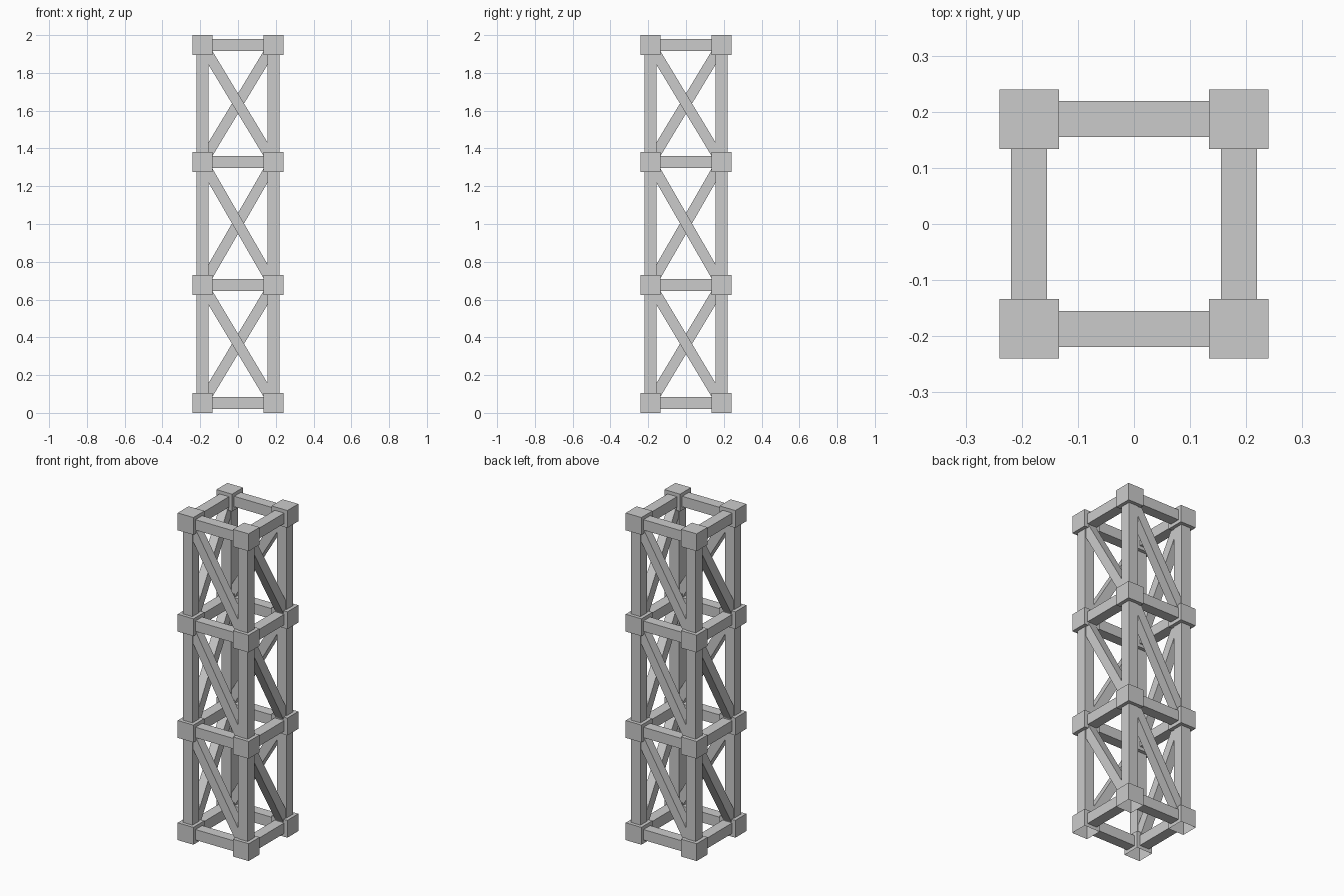
import bpy, bmesh
from math import pi
from mathutils import Vector, Matrix

if "Cube" in bpy.data.objects:
    bpy.data.objects.remove(bpy.data.objects["Cube"])

R = 0.187                              # leg axis offset from the centre
LEVELS = [0.0525, 0.678, 1.328, 1.9475]  # joint heights
NODE, BEAM, BRACE = 0.106, 0.064, 0.055


def box(name, size, mat, open_bottom=False):
    bm = bmesh.new()
    bmesh.ops.create_cube(bm, size=1, matrix=Matrix.Diagonal((*size, 1)))
    if open_bottom:
        low = [f for f in bm.faces if f.normal.z < -0.5]
        bmesh.ops.delete(bm, geom=low, context='FACES')
    bm.transform(mat)
    me = bpy.data.meshes.new(name)
    bm.to_mesh(me)
    bm.free()
    ob = bpy.data.objects.new(name, me)
    bpy.context.collection.objects.link(ob)
    return ob


def strut(name, a, b, w, turn):
    # square bar in a face plane (y = const), spun to one of four sides
    a, b = Vector(a), Vector(b)
    d = (b - a).normalized()
    y = Vector((0, 1, 0))
    rot = Matrix((y.cross(d), y, d)).transposed().to_4x4()
    return box(name, (w, w, (b - a).length),
               turn @ Matrix.Translation((a + b) / 2) @ rot)


for side in range(4):
    turn = Matrix.Rotation(side * pi / 2, 4, 'Z')
    for i, z in enumerate(LEVELS):
        # corner joint cube, hollow underneath at the foot
        box("corner_joint", (NODE,) * 3,
            turn @ Matrix.Translation((-R, -R, z)), i == 0)
        # horizontal beam between joints
        e = R - NODE / 2
        strut("beam", (-e, -R, z), (e, -R, z), BEAM, turn)
        if i < 3:
            z2 = LEVELS[i + 1]
            # leg section and one diagonal brace per bay
            strut("leg", (-R, -R, z + NODE / 2), (-R, -R, z2 - NODE / 2), BEAM, turn)
            k = 0.06
            dz = (z2 - z) * k
            dx = 2 * R * k
            strut("brace", (R - dx, -R, z + dz), (-R + dx, -R, z2 - dz), BRACE, turn)
